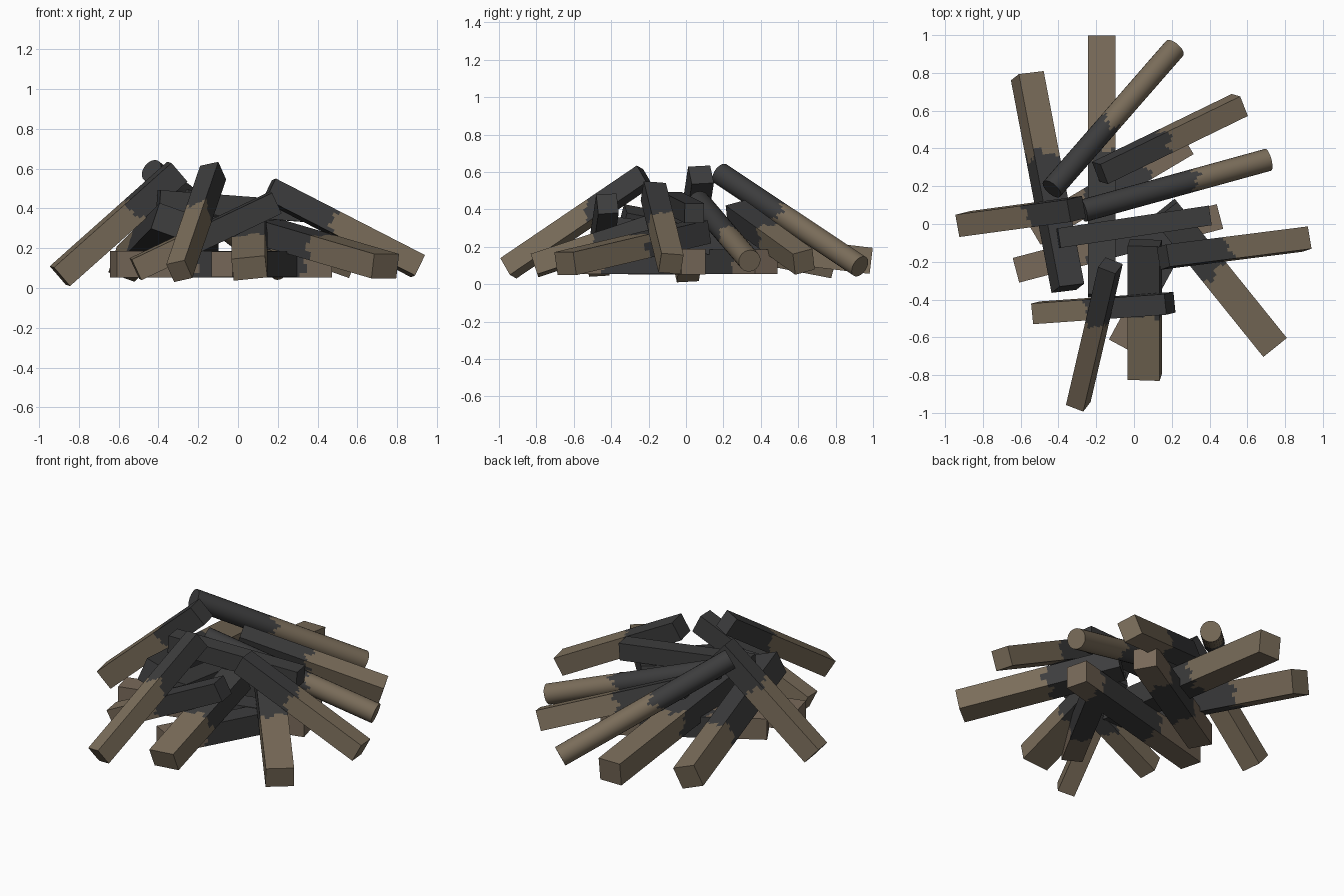
import bpy, bmesh, math, random
from mathutils import Vector

if "Cube" in bpy.data.objects:
    bpy.data.objects.remove(bpy.data.objects["Cube"])

random.seed(4)


def mat(name, rgb):
    m = bpy.data.materials.new(name)
    m.diffuse_color = (*rgb, 1)
    m.use_nodes = True
    m.node_tree.nodes["Principled BSDF"].inputs["Base Color"].default_value = m.diffuse_color
    return m


BARK = mat("weathered_wood", (0.195, 0.152, 0.102))
BASE = mat("base_wood", (0.19, 0.143, 0.102))
CHAR = mat("charcoal", (0.046, 0.046, 0.047))


def square(w, h, n=6):
    """Rectangular section with each side split, so the burn line can be ragged."""
    c = [(-w, -h), (w, -h), (w, h), (-w, h)]
    pts = []
    for i in range(4):
        a, b = Vector(c[i]) / 2, Vector(c[(i + 1) % 4]) / 2
        pts += [a.lerp(b, k / n) for k in range(n)]
    return pts


def circle(w, n=24):
    return [Vector((math.cos(2 * math.pi * k / n), math.sin(2 * math.pi * k / n))) * w / 2
            for k in range(n)]


def log(name, a, b, w, h, burn, roll=0, round_=False, wood=BARK, steps=60):
    """Log from a to b; burn = (start, end) of the charred stretch along it."""
    a, b = Vector(a), Vector(b)
    d = (b - a).normalized()
    s = d.cross(Vector((0, 0, 1))).normalized()
    u = s.cross(d)
    r = math.radians(roll)
    s, u = s * math.cos(r) - u * math.sin(r), u * math.cos(r) + s * math.sin(r)
    sec = circle(w) if round_ else square(w, h)
    n = len(sec)
    bm = bmesh.new()
    rings = [[bm.verts.new(a.lerp(b, i / steps) + s * p.x + u * p.y) for p in sec]
             for i in range(steps + 1)]
    p1, p2 = random.uniform(0, 6), random.uniform(0, 6)
    for i in range(steps):
        t = (i + 0.5) / steps
        for k in range(n):
            ang = 2 * math.pi * k / n
            j = 0.022 * math.sin(3 * ang + p1) + 0.018 * math.sin(7 * ang + p2)
            k2 = (k + 1) % n
            f = bm.faces.new((rings[i][k], rings[i][k2], rings[i + 1][k2], rings[i + 1][k]))
            f.material_index = int(burn[0] + j < t < burn[1] + j)
    bm.faces.new(rings[0][::-1]).material_index = int(burn[0] < 0)
    bm.faces.new(rings[-1]).material_index = int(burn[1] > 1)
    bmesh.ops.recalc_face_normals(bm, faces=bm.faces)
    me = bpy.data.meshes.new(name)
    bm.to_mesh(me)
    bm.free()
    me.materials.append(wood)
    me.materials.append(CHAR)
    ob = bpy.data.objects.new(name, me)
    bpy.context.collection.objects.link(ob)
    if round_:
        bpy.ops.object.select_all(action='DESELECT')
        ob.select_set(True)
        bpy.context.view_layer.objects.active = ob
        bpy.ops.object.shade_smooth_by_angle(angle=math.radians(35))


# flat logs on the ground
log("base_log_long", (-0.625, -0.245, 0.12), (0.455, 0.04, 0.12), 0.135, 0.135, (0.36, 0.86), wood=BASE)
log("base_log_front", (-0.08, -0.64, 0.12), (0.25, -0.03, 0.12), 0.12, 0.13, (0.35, 1.2), wood=BASE)
log("base_log_back", (-0.53, -0.05, 0.12), (0.28, 0.43, 0.12), 0.14, 0.13, (0.33, 0.75), wood=BASE)

# low leaning logs
log("back_log", (-0.17, 0.99, 0.125), (-0.17, -0.38, 0.29), 0.145, 0.14, (0.45, 1.2))
log("right_front_log", (0.74, -0.645, 0.11), (0.16, 0.075, 0.28), 0.16, 0.125, (0.55, 1.2))
log("front_log", (0.057, -0.81, 0.1), (0.057, -0.10, 0.335), 0.17, 0.115, (0.47, 1.2), roll=-6)
log("back_left_log", (-0.565, 0.785, 0.12), (-0.35, -0.34, 0.34), 0.14, 0.14, (0.38, 1.2), roll=-20)
log("back_right_log", (0.56, 0.63, 0.12), (-0.18, 0.27, 0.38), 0.115, 0.12, (0.53, 1.2), roll=-15)

# upper leaning logs
log("left_front_log", (-0.515, -0.47, 0.095), (0.19, -0.42, 0.43), 0.11, 0.115, (0.42, 1.2), roll=4)
log("charred_cross_log", (-0.4, -0.075, 0.44), (0.4, 0.045, 0.38), 0.105, 0.105, (-1, 2))
log("right_round_log", (0.71, 0.34, 0.125), (-0.27, 0.07, 0.44), 0.12, 0.12, (0.4, 1.2), round_=True)
log("right_log", (0.905, -0.08, 0.11), (0.155, -0.175, 0.495), 0.12, 0.115, (0.57, 1.2), roll=5)
log("front_left_log", (-0.295, -0.95, 0.085), (-0.125, -0.22, 0.58), 0.1, 0.11, (0.6, 1.2), roll=-14)
log("left_log", (-0.895, 0.0, 0.06), (-0.305, 0.08, 0.585), 0.12, 0.125, (0.62, 1.2), roll=4)
log("back_round_log", (0.215, 0.93, 0.095), (-0.435, 0.185, 0.59), 0.12, 0.12, (0.55, 1.2), round_=True)
